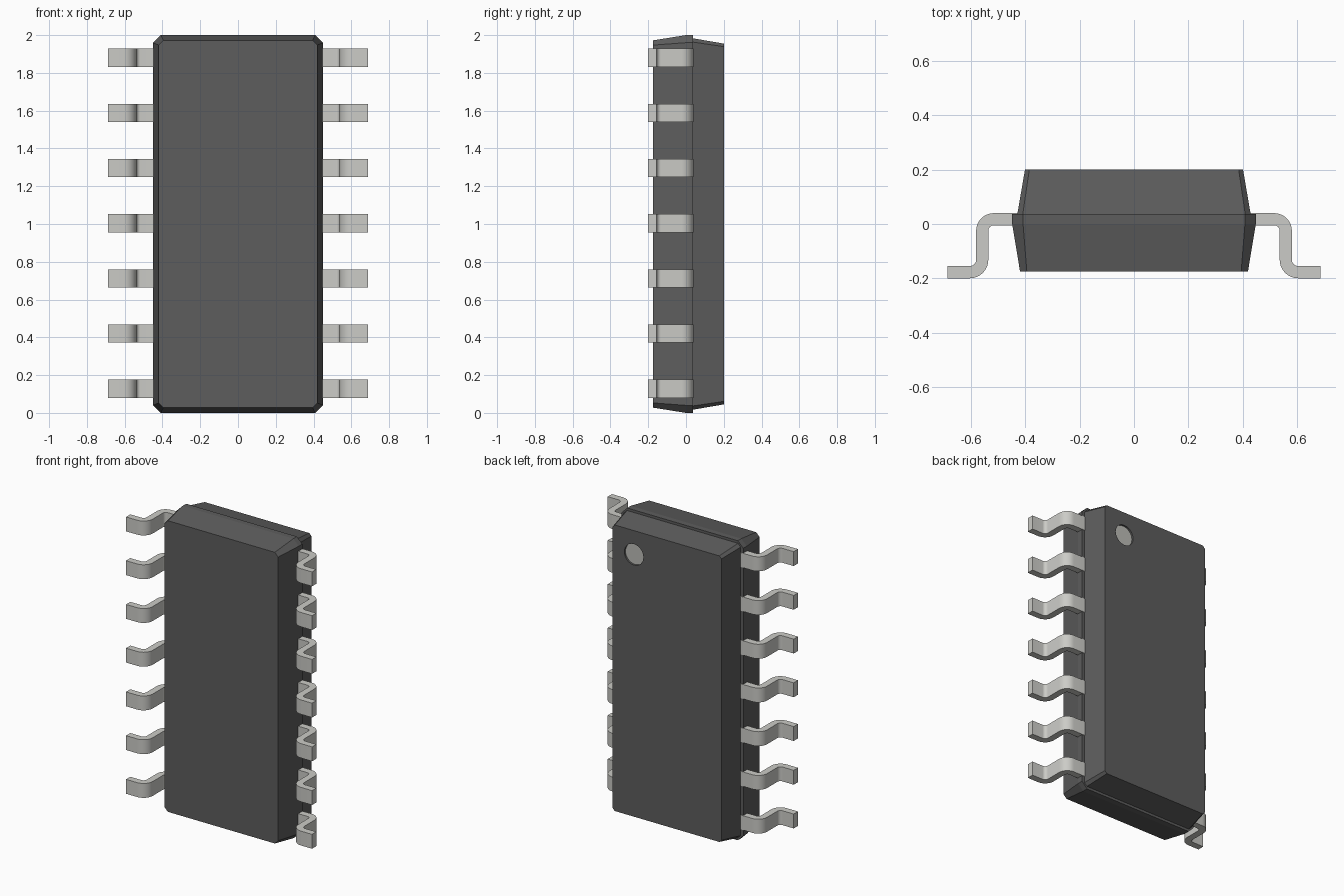
import bpy, bmesh
from math import sin, cos, radians, pi

if "Cube" in bpy.data.objects:
    bpy.data.objects.remove(bpy.data.objects["Cube"])


def material(name, rgb):
    m = bpy.data.materials.new(name)
    m.diffuse_color = (*rgb, 1)
    m.use_nodes = True
    m.node_tree.nodes["Principled BSDF"].inputs["Base Color"].default_value = m.diffuse_color
    return m


def finish(bm, name, mat):
    bmesh.ops.recalc_face_normals(bm, faces=bm.faces)
    me = bpy.data.meshes.new(name)
    bm.to_mesh(me)
    bm.free()
    ob = bpy.data.objects.new(name, me)
    bpy.context.collection.objects.link(ob)
    if mat:
        me.materials.append(mat)
    return ob


def loft(name, rings, mat):
    """Skin a list of equal-length closed rings and cap both ends."""
    bm = bmesh.new()
    loops = [[bm.verts.new(p) for p in r] for r in rings]
    n = len(loops[0])
    for a, b in zip(loops, loops[1:]):
        for i in range(n):
            j = (i + 1) % n
            bm.faces.new((a[i], a[j], b[j], b[i]))
    bm.faces.new(loops[0])
    bm.faces.new(loops[-1])
    return finish(bm, name, mat)


def octagon(y, hx, hz, c):
    """Chamfered rectangle in the xz plane, centred on z = 1."""
    pts = [(hx, hz - c), (hx - c, hz), (c - hx, hz), (-hx, hz - c),
           (-hx, c - hz), (c - hx, -hz), (hx - c, -hz), (hx, c - hz)]
    return [(x, y, 1 + z) for x, z in pts]


def circle(x, y, z, r, n=32):
    return [(x + r * cos(2 * pi * i / n), y, z + r * sin(2 * pi * i / n)) for i in range(n)]


def arc(cx, cy, r, a0, a1, n=8):
    return [(cx + r * cos(radians(a0 + (a1 - a0) * i / n)),
             cy + r * sin(radians(a0 + (a1 - a0) * i / n))) for i in range(n + 1)]


plastic = material("dark_plastic", (0.11, 0.11, 0.11))
metal = material("lead_metal", (0.6, 0.6, 0.57))
marking = material("dot_grey", (0.5, 0.5, 0.47))

# moulded body: two tapered halves with a small step at the parting line
body = loft("chip_body", [
    octagon(-0.176, 0.420, 0.972, 0.025),
    octagon(0.000, 0.449, 1.000, 0.040),
    octagon(0.037, 0.449, 1.000, 0.040),
    octagon(0.037, 0.430, 0.983, 0.020),
    octagon(0.200, 0.402, 0.955, 0.016)], plastic)

# orientation dot: shallow round recess with a light floor
DX, DZ, DR = 0.245, 1.795, 0.07
cutter = loft("dot_cutter", [circle(DX, 0.185, DZ, DR), circle(DX, 0.25, DZ, DR)], None)
cutter.hide_render = True
cutter.hide_set(True)
cut = body.modifiers.new("dot_recess", 'BOOLEAN')
cut.operation = 'DIFFERENCE'
cut.solver = 'EXACT'
cut.object = cutter
loft("orientation_dot", [circle(DX, 0.18, DZ, DR), circle(DX, 0.188, DZ, DR)], marking)

# gull-wing lead profile in the xy plane (outer edge out, inner edge back)
profile = ([(0.41, 0.04)] + arc(0.517, -0.025, 0.065, 90, 0)
           + arc(0.605, -0.132, 0.023, 180, 270)
           + [(0.687, -0.155), (0.687, -0.2)]
           + arc(0.605, -0.132, 0.068, 270, 180)
           + arc(0.517, -0.025, 0.020, 0, 90) + [(0.41, -0.005)])

leads = []
for side, label in ((1, "right"), (-1, "left")):
    for i in range(7):
        z = 1.004 + (i - 3) * 0.292
        leads.append(loft(f"lead_{label}_{i + 1}",
                          [[(side * x, y, z + dz) for x, y in profile]
                           for dz in (-0.048, 0.048)], metal))

# smooth the lead bends, keep their edges sharp
bpy.ops.object.select_all(action='DESELECT')
for ob in leads:
    ob.select_set(True)
bpy.context.view_layer.objects.active = leads[0]
bpy.ops.object.shade_smooth_by_angle(angle=radians(30))
